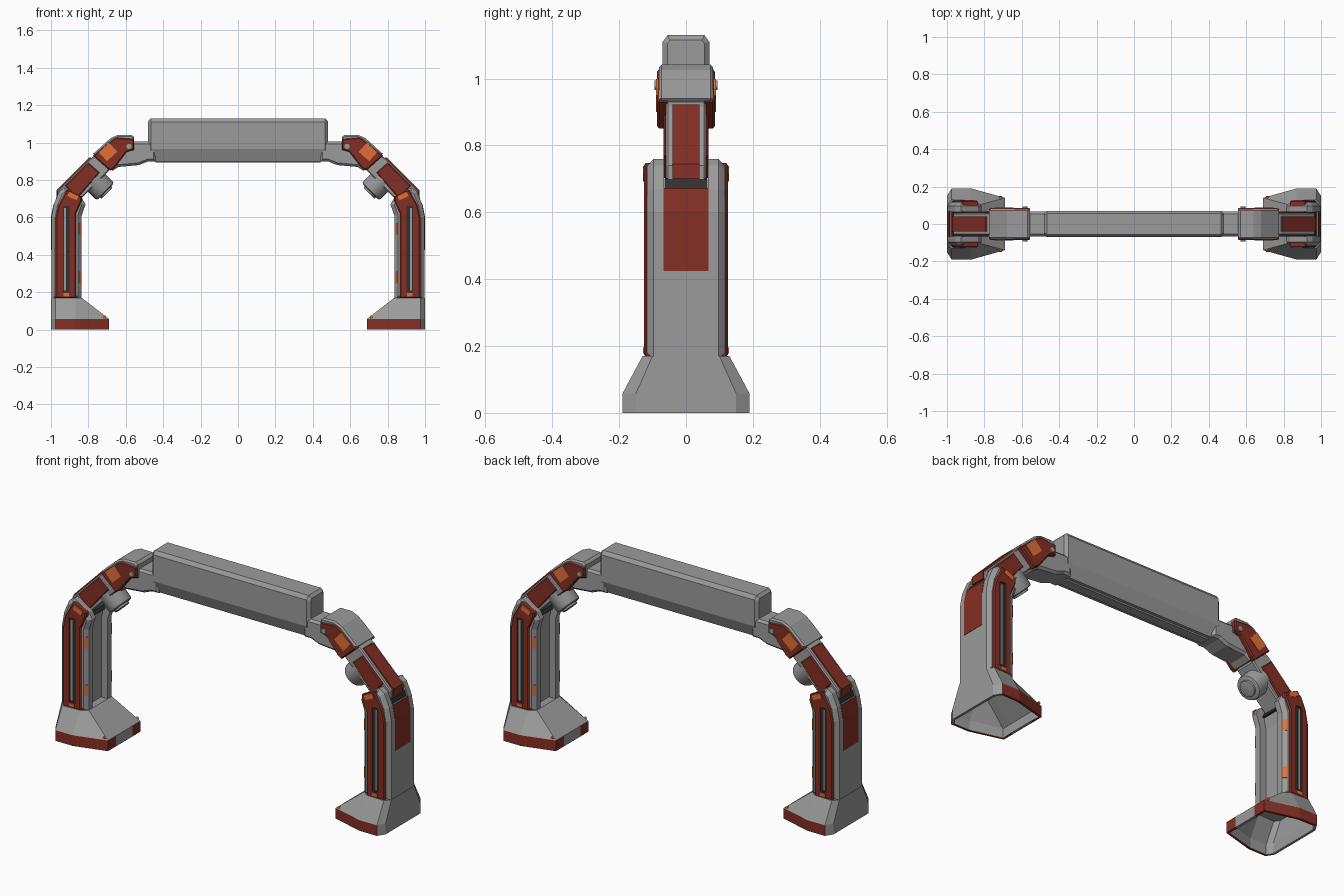
import bpy
import bmesh
from math import radians
from mathutils import Matrix, Vector

if "Cube" in bpy.data.objects:
    bpy.data.objects.remove(bpy.data.objects["Cube"])


def material(name, rgb):
    m = bpy.data.materials.new(name)
    m.use_nodes = True
    m.diffuse_color = (*rgb, 1)
    m.node_tree.nodes["Principled BSDF"].inputs["Base Color"].default_value = (*rgb, 1)
    return m


GREY = material("metal grey", (0.33, 0.33, 0.33))
RED = material("dark red", (0.23, 0.028, 0.018))
ORANGE = material("orange", (0.75, 0.16, 0.04))
DARK = material("dark recess", (0.03, 0.03, 0.03))


def finish(name, bm, mats, mirror_y=True, smooth=False):
    """Turn a bmesh into an object mirrored to the other side."""
    bmesh.ops.recalc_face_normals(bm, faces=bm.faces)
    mesh = bpy.data.meshes.new(name)
    bm.to_mesh(mesh)
    bm.free()
    for m in mats:
        mesh.materials.append(m)
    ob = bpy.data.objects.new(name, mesh)
    bpy.context.collection.objects.link(ob)
    if smooth:
        bpy.ops.object.select_all(action='DESELECT')
        ob.select_set(True)
        bpy.context.view_layer.objects.active = ob
        bpy.ops.object.shade_smooth_by_angle(angle=radians(35))
    mod = ob.modifiers.new("mirror", 'MIRROR')
    mod.use_axis = (True, mirror_y, False)
    mod.merge_threshold = 0.0005
    return ob


def prism(name, pts, lo, hi, mat, chamfer=0.0, along='Y'):
    """Extrude an outline along an axis, chamfering the outer cap."""
    bm = bmesh.new()
    put = (lambda a, b, t: (a, t, b)) if along == 'Y' else (lambda a, b, t: (t, a, b))
    rings = [[bm.verts.new(put(a, b, t)) for a, b in pts] for t in (lo, hi)]
    n = len(pts)
    for i in range(n):
        j = (i + 1) % n
        bm.faces.new((rings[0][i], rings[0][j], rings[1][j], rings[1][i]))
    bm.faces.new(rings[0])
    cap = bm.faces.new(rings[1])
    # open the faces that lie on a mirror plane
    inner = [f for f in bm.faces
             if any(all(abs(v.co[k]) < 1e-5 for v in f.verts) for k in (0, 1))]
    edges = [e for e in cap.edges if any(abs(v.co.y) > 1e-5 for v in e.verts)]
    bmesh.ops.delete(bm, geom=inner, context='FACES')
    if chamfer:
        bmesh.ops.recalc_face_normals(bm, faces=bm.faces)
        bmesh.ops.bevel(bm, geom=edges, offset=chamfer, segments=1,
                        profile=0.5, affect='EDGES')
    return finish(name, bm, [mat])


def box(name, centre, size, mat, turn=0, axis='Y'):
    bm = bmesh.new()
    bmesh.ops.create_cube(bm, size=1)
    m = Matrix.Translation(centre) @ Matrix.Rotation(radians(turn), 4, axis)
    bm.transform(m @ Matrix.Diagonal((*size, 1)))
    return finish(name, bm, [mat])


def cylinder(name, start, end, radius, mat, mirror_y, bevel=0.0):
    a, b = Vector(start), Vector(end)
    bm = bmesh.new()
    bmesh.ops.create_cone(bm, cap_ends=True, segments=32, radius1=radius,
                          radius2=radius, depth=(b - a).length)
    if bevel:
        top = [f for f in bm.faces if f.normal.z > 0.9]
        bmesh.ops.bevel(bm, geom=list(top[0].edges), offset=bevel, segments=2,
                        profile=0.5, affect='EDGES')
    turn = Vector((0, 0, 1)).rotation_difference(b - a).to_matrix().to_4x4()
    bm.transform(Matrix.Translation((a + b) / 2) @ turn)
    return finish(name, bm, [mat], mirror_y, smooth=True)


# Crossbeam and its end connectors
prism("crossbeam", [(0, .90), (.045, .90), (.07, .965), (.07, 1.11), (.055, 1.13), (0, 1.13)],
      0, .48, GREY, .015, along='X')
prism("beam_underside_rail", [(0, .894), (.025, .894), (.03, .902), (0, .902)],
      0, .44, GREY, along='X')
prism("beam_connector", [(.44, 1.005), (.60, 1.005), (.70, .96), (.72, .88), (.67, .85),
                         (.64, .87), (.53, .88), (.48, .90), (.44, .90)],
      0, .066, GREY, .012)

# Shoulder housing, its side covers and fittings
prism("shoulder_housing", [(.555, 1.03), (.57, 1.042), (.64, 1.042), (.68, 1.025), (.775, .94),
                           (.74, .90), (.62, .93), (.59, .955), (.555, .96)],
      0, .081, GREY, .008)
prism("shoulder_cover", [(.555, 1.02), (.65, 1.028), (.675, 1.012), (.775, .93), (.685, .85),
                         (.66, .865), (.595, .95), (.555, .963)],
      .055, .086, RED, .006)
box("shoulder_marker", (.695, .086, .95), (.075, .006, .065), ORANGE, 42)
cylinder("shoulder_bolt", (.583, .07, .98), (.583, .094, .98), .014, GREY, True)

# Diagonal arm with its red plates
prism("arm", [(.69, .98), (.79, .915), (.965, .74), (.965, .70), (.87, .67), (.69, .85)],
      0, .06, GREY, .006)
prism("arm_side_plate", [(.80, .893), (.925, .77), (.86, .70), (.74, .84)],
      .05, .068, RED, .005)
prism("arm_top_plate", [(.785, .92), (.795, .922), (.97, .745), (.972, .70), (.964, .70), (.963, .74)],
      0, .04, RED)

# Round motor under the arm
cylinder("motor", (.82, 0, .85), (.708, 0, .738), .066, GREY, False, .012)
cylinder("motor_cap", (.72, 0, .75), (.70, 0, .73), .042, GREY, False, .004)

# Leg: two cheeks joined by a recessed centre
prism("leg_cheek", [(.998, .16), (.998, .60), (.985, .67), (.955, .74), (.925, .76), (.835, .705),
                    (.815, .67), (.836, .61), (.836, .16)],
      .066, .117, GREY, .02)
prism("leg_centre", [(.998, .16), (.998, .60), (.983, .67), (.86, .67), (.875, .60), (.875, .16)],
      0, .067, GREY)
prism("leg_joint", [(.85, .66), (.978, .66), (.965, .70), (.87, .70)], 0, .065, DARK)
prism("leg_outer_panel", [(1, .425), (1, .602), (.986, .672), (.98, .67), (.993, .60), (.993, .425)],
      0, .067, RED)

# Slotted red side plate on each cheek
plate = prism("leg_side_plate", [(.975, .168), (.975, .60), (.96, .665), (.915, .748), (.835, .712),
                                 (.835, .69), (.866, .62), (.866, .168)],
              .10, .126, RED, .006)
cutter = box("slot_cutter", (.918, .13, .43), (.036, .08, .46), DARK)
cutter.modifiers.clear()
cutter.hide_render = True
cutter.hide_viewport = True
cut = plate.modifiers.new("slot", 'BOOLEAN')
cut.object = cutter
cut.operation = 'DIFFERENCE'
cut.solver = 'EXACT'
plate.modifiers.move(1, 0)
box("slot_floor", (.918, .117, .43), (.036, .004, .46), DARK)
box("slot_rod", (.924, .119, .43), (.010, .006, .44), GREY)

# Orange markers on the leg
box("leg_top_marker", (.882, .126, .715), (.055, .006, .026), ORANGE, -25)
box("leg_bottom_marker", (.918, .126, .186), (.03, .006, .018), ORANGE)
for z in (.28, .54):
    box("leg_inner_marker", (.846, .107, z), (.02, .006, .06), ORANGE, 45, 'Z')

# Hollow foot: rings lofted upward, red band around the lower sides
base = [(1, .15), (.975, .19), (.87, .19), (.69, .14), (.69, .07)]
top = [(1, .10), (.975, .13), (.87, .125), (.835, .10), (.835, .07)]
bm = bmesh.new()
rings = []
for half, z in ((base, 0), (base, .058), (top, .17)):
    full = half + [(x, -y) for x, y in reversed(half)]
    rings.append([bm.verts.new((x, y, z)) for x, y in full])
for low, high in zip(rings, rings[1:]):
    for i in range(len(low)):
        j = (i + 1) % len(low)
        bm.faces.new((low[i], low[j], high[j], high[i]))
bm.faces.new(rings[-1])
for f in bm.faces:
    c = f.calc_center_median()
    f.material_index = int(c.z < .04 and c.x < .98 and abs(c.y) > .08)
foot = finish("foot", bm, [GREY, RED, GREY], mirror_y=False)
shell = foot.modifiers.new("shell", 'SOLIDIFY')
shell.thickness = .014
shell.offset = -1
shell.material_offset = 2
foot.modifiers.move(1, 0)
cylinder("toe_marker", (.712, .13, .066), (.712, .148, .068), .007, ORANGE, True)
